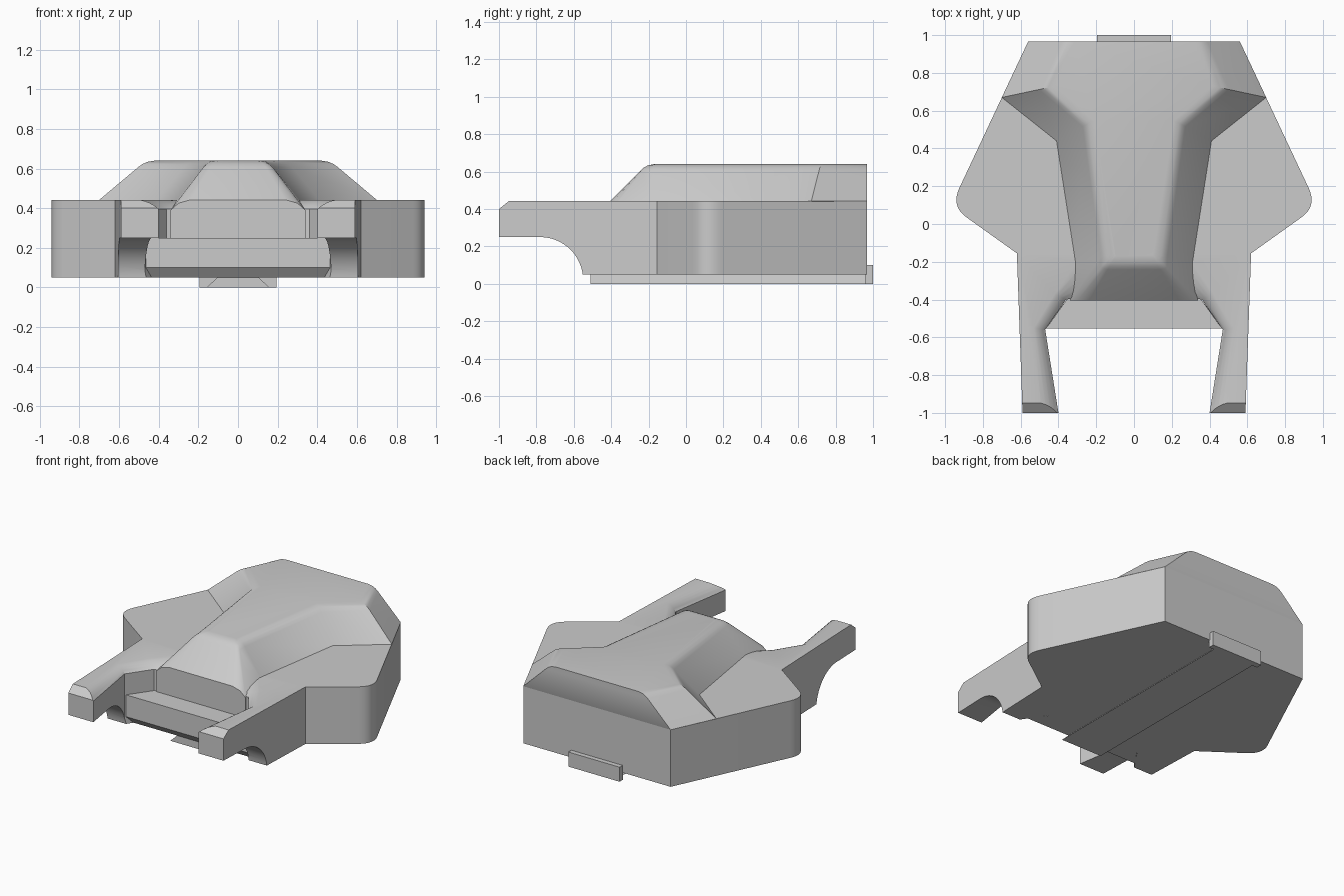
import bpy, bmesh, math
from mathutils import Vector

old = bpy.data.objects.get("Cube")
if old:
    bpy.data.objects.remove(old, do_unlink=True)

grey = bpy.data.materials.new("plain grey")
grey.use_nodes = True
grey.diffuse_color = (0.6, 0.6, 0.6, 1)
grey.node_tree.nodes["Principled BSDF"].inputs["Base Color"].default_value = (0.6, 0.6, 0.6, 1)


def loft(name, rings):
    """Closed solid skinned through rings of equal point count."""
    bm = bmesh.new()
    loops = [[bm.verts.new(p) for p in ring] for ring in rings]
    n = len(loops[0])
    for a, b in zip(loops, loops[1:]):
        for i in range(n):
            j = (i + 1) % n
            bm.faces.new((a[i], a[j], b[j], b[i]))
    bm.faces.new(loops[0][::-1])
    bm.faces.new(loops[-1])
    bmesh.ops.recalc_face_normals(bm, faces=bm.faces)
    mesh = bpy.data.meshes.new(name)
    bm.to_mesh(mesh)
    bm.free()
    mesh.materials.append(grey)
    obj = bpy.data.objects.new(name, mesh)
    bpy.context.collection.objects.link(obj)
    return obj


def activate(obj):
    bpy.ops.object.select_all(action='DESELECT')
    obj.select_set(True)
    bpy.context.view_layer.objects.active = obj


def smooth(obj):
    activate(obj)
    bpy.ops.object.shade_smooth_by_angle(angle=math.radians(32))


def mirrored(half):
    """Complete a left half ring with its mirror image."""
    half = [Vector(p) for p in half]
    return half + [Vector((-p.x, p.y, p.z)) for p in reversed(half)]


def plan(points, z):
    return mirrored([(x, y, z) for x, y in points])


def cut(obj, profile):
    """Remove a side profile (y, z) across the whole width."""
    tool = loft("cutter", [[(x, y, z) for y, z in profile] for x in (-1.2, 1.2)])
    tool.hide_render = True
    mod = obj.modifiers.new("cut", 'BOOLEAN')
    mod.operation = 'DIFFERENCE'
    mod.solver = 'EXACT'
    mod.object = tool
    activate(obj)
    bpy.ops.object.modifier_apply(modifier=mod.name)
    bpy.data.objects.remove(tool, do_unlink=True)


# Hull: plan outline with rounded flanks, front arms and a bay between them
p0, p1, p2 = Vector((0.925, 0.19)), Vector((0.97, 0.093)), Vector((0.885, 0.034))
flank = [p0 * (1 - t) ** 2 + p1 * 2 * t * (1 - t) + p2 * t * t
         for t in (i / 10 for i in range(11))]
outer = [Vector((0.56, 0.967))] + flank + [Vector((0.62, -0.155)), Vector((0.59, -1))]
bay_low = [Vector(p) for p in ((0.40, -1), (0.47, -0.56), (0.36, -0.40), (0.30, -0.39))]
bay_top = [Vector(p) for p in ((0.49, -1), (0.53, -0.55), (0.42, -0.37), (0.30, -0.20))]
rings = []
for z, t in ((0.05, 0), (0.395, 0), (0.413, 0.22), (0.427, 0.47), (0.436, 0.73), (0.442, 1)):
    rings.append(plan(outer + [a.lerp(b, t) for a, b in zip(bay_low, bay_top)], z))
hull = loft("hull", rings)

# Wheel arches under the arms, and the sloped arm tips
arch = [(-0.78 + 0.23 * math.sin(a), 0.02 + 0.23 * math.cos(a))
        for a in (math.pi / 2 * i / 16 for i in range(17))]
cut(hull, [(-1.1, -0.1), (-1.1, 0.25)] + arch + [(-0.55, -0.1)])
cut(hull, [(-1.1, 0.32), (-0.85, 0.52), (-1.1, 0.52)])
smooth(hull)

# Nose ledge between the arms, with a chamfered lower edge
ledge = []
for z, half_width, front in ((0.05, 0.44, -0.51), (0.10, 0.465, -0.553), (0.25, 0.465, -0.553)):
    ledge.append(plan([(0.355, -0.36), (0.36, -0.405), (half_width, front)], z))
loft("nose_ledge", ledge)

# Raised cabin: sloped walls with a softened upper edge
base = [Vector(p) for p in ((0.56, 0.967, 0.442), (0.70, 0.67, 0.442), (0.41, 0.44, 0.442),
                            (0.31, -0.20, 0.442), (0.34, -0.405, 0.39),
                            (0.30, -0.405, 0.425), (0.24, -0.405, 0.442))]
crown = [Vector(p) for p in ((0.355, 0.967, 0.64), (0.465, 0.72, 0.64), (0.245, 0.53, 0.64),
                             (0.15, -0.17, 0.64), (0.142, -0.195, 0.64),
                             (0.132, -0.205, 0.64), (0.12, -0.21, 0.64))]
skirt = [Vector((p.x, p.y, 0.24)) if p.y < -0.3 else Vector((p.x * 0.8, p.y * 0.9, 0.24))
         for p in base]
cabin = [mirrored(skirt), mirrored(base)]
for t, z in ((0.84, 0.608), (0.93, 0.623), (1.04, 0.634), (1.2, 0.64)):
    cabin.append(mirrored([(*a.lerp(b, t).xy, z) for a, b in zip(base, crown)]))
smooth(loft("cabin", cabin))

# Keel plate, wider at the bottom
loft("keel", [[(x, y, z) for x, z in ((-0.157, 0), (0.157, 0), (0.1, 0.055), (-0.1, 0.055))]
              for y in (-0.51, 0.97)])

# Rear plate
loft("rear_plate", [plan([(0.195, 0.96), (0.195, 1.0)], z) for z in (0, 0.1)])
